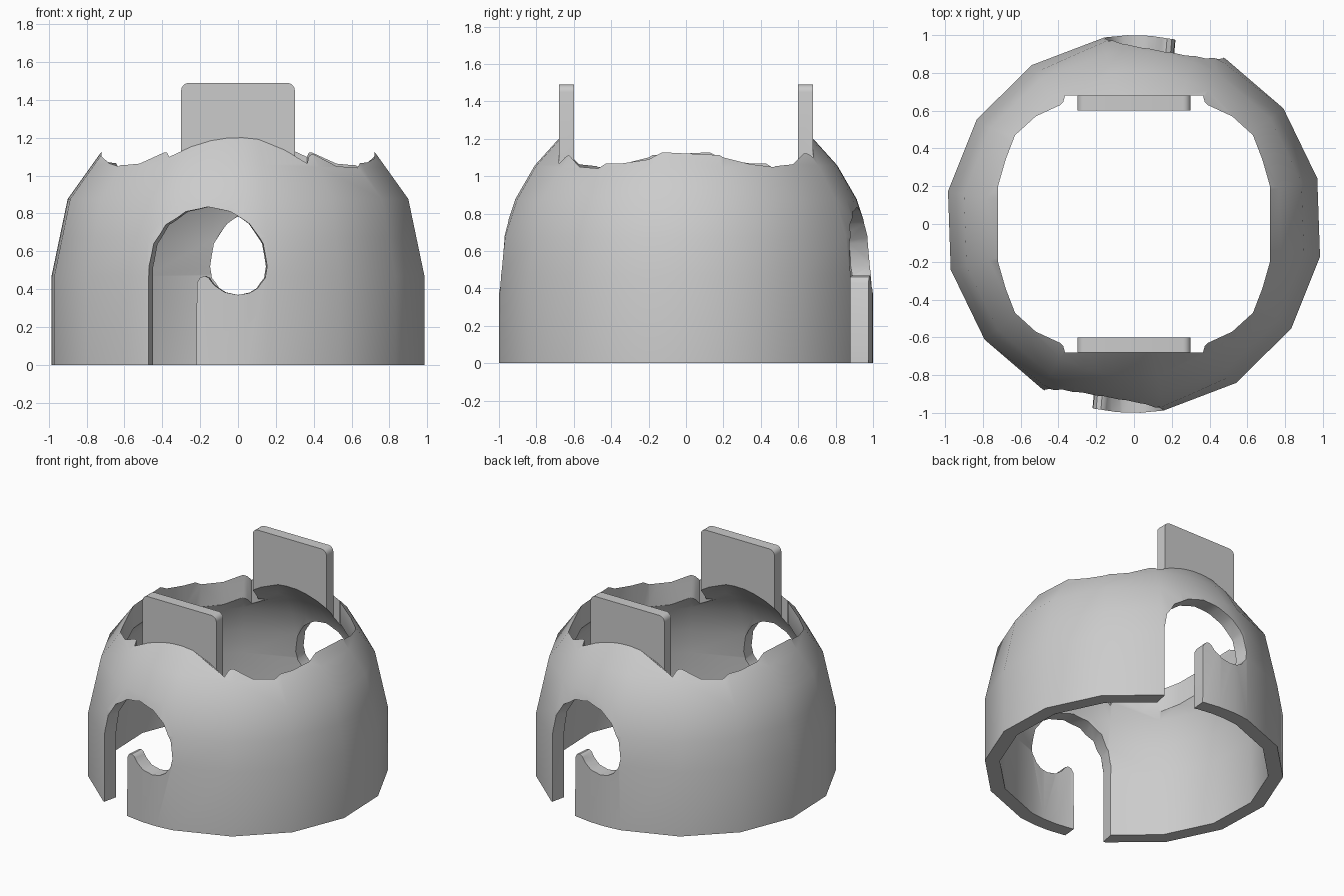
import bpy, bmesh
from math import sin, cos, radians, pi

cube = bpy.data.objects.get("Cube")
if cube:
    bpy.data.objects.remove(cube, do_unlink=True)

grey = bpy.data.materials.new("plain grey")
grey.use_nodes = True
grey.diffuse_color = (0.6, 0.6, 0.6, 1)
grey.node_tree.nodes["Principled BSDF"].inputs["Base Color"].default_value = grey.diffuse_color

SPRING = 0.47  # height where the cylinder turns into the dome


def finish(name, bm):
    bmesh.ops.recalc_face_normals(bm, faces=bm.faces)
    mesh = bpy.data.meshes.new(name)
    bm.to_mesh(mesh)
    bm.free()
    obj = bpy.data.objects.new(name, mesh)
    bpy.context.collection.objects.link(obj)
    mesh.materials.append(grey)
    return obj


def loft(name, rings):
    """Closed solid through equal-length rings of points."""
    bm = bmesh.new()
    loops = [[bm.verts.new(p) for p in ring] for ring in rings]
    n = len(loops[0])
    for a, b in zip(loops, loops[1:]):
        for i in range(n):
            j = (i + 1) % n
            bm.faces.new((a[i], a[j], b[j], b[i]))
    bm.faces.new(loops[0])
    bm.faces.new(loops[-1])
    return finish(name, bm)


def activate(obj):
    bpy.ops.object.select_all(action='DESELECT')
    bpy.context.view_layer.objects.active = obj
    obj.select_set(True)


def cut(obj, cutter):
    activate(obj)
    mod = obj.modifiers.new("cut", 'BOOLEAN')
    mod.operation, mod.solver, mod.object = 'DIFFERENCE', 'EXACT', cutter
    bpy.ops.object.modifier_apply(modifier=mod.name)


# Column angles: coarse round the sides, finer over each slot
half = [14, 37.7, 61, 70, 78, 85, 92, 99, 122.7, 146.4, 170]
columns = half + [a + 180 for a in half]


def dome(name, radius, bottom):
    rings = [[(radius * cos(radians(a)), radius * sin(radians(a)), bottom) for a in columns]]
    for step in range(7):
        ring = []
        for a in columns:
            fine = 61 <= a % 180 <= 99
            r = radius * (cos(radians(12)) if step % 2 and not fine else 1)
            el = radians(12 * step)
            ring.append((r * cos(el) * cos(radians(a)), r * cos(el) * sin(radians(a)),
                         SPRING + r * sin(el)))
        rings.append(ring)
    return loft(name, rings)


# Hollow dome shell
shell = dome("dome_shell", 1.0, 0)
cavity = dome("cavity_cutter", 0.9, -0.2)
cut(shell, cavity)

# Rounded square opening with small notches beside the plates
quarter = [(0.72, 0.2), (0.68, 0.34), (0.63, 0.47), (0.52, 0.57),
           (0.39, 0.63), (0.375, 0.645), (0.365, 0.68)]
outline = quarter + [(-x, y) for x, y in reversed(quarter)]
outline += [(-x, -y) for x, y in outline]
opening = loft("opening_cutter", [[(x, y, z) for x, y in outline] for z in (0.8, 1.8)])
cut(shell, opening)

# Hooked slots, front and back, narrowing inward
hook = [(-0.48, -0.1), (-0.48, 0.52), (-0.455, 0.64), (-0.39, 0.74), (-0.28, 0.81),
        (-0.16, 0.835), (-0.04, 0.81), (0.06, 0.745), (0.13, 0.64), (0.15, 0.52),
        (0.14, 0.46), (0.1, 0.405), (0.06, 0.38), (0, 0.37), (-0.07, 0.385),
        (-0.125, 0.425), (-0.15, 0.46), (-0.17, 0.47), (-0.195, 0.462),
        (-0.212, 0.43), (-0.215, -0.1)]
slot = loft("slot_cutter", [[(x * (1 + 0.45 * (d - 0.92)), -d, z) for x, z in hook]
                            for d in (0.65, 1.1)])
cut(shell, slot)
slot.rotation_euler.z = pi
bpy.context.view_layer.update()
cut(shell, slot)

# Upright plates with rounded top corners, bottoms following the cavity
corner = [(0.26 + 0.04 * sin(t * pi / 8), 1.45 + 0.04 * cos(t * pi / 8)) for t in range(5)]
right_side = corner + [(0.3, 0.95)]
profile = right_side + [(-x, z) for x, z in reversed(right_side)]
parts = [shell]
for name, side in (("front_plate", -1), ("back_plate", 1)):
    plate = loft(name, [[(x, side * y, z) for x, z in profile] for y in (0.6, 0.68)])
    cut(plate, cavity)
    parts.append(plate)

for cutter in (cavity, opening, slot):
    bpy.data.objects.remove(cutter, do_unlink=True)
for part in parts:
    activate(part)
    bpy.ops.object.shade_smooth_by_angle(angle=radians(32))
